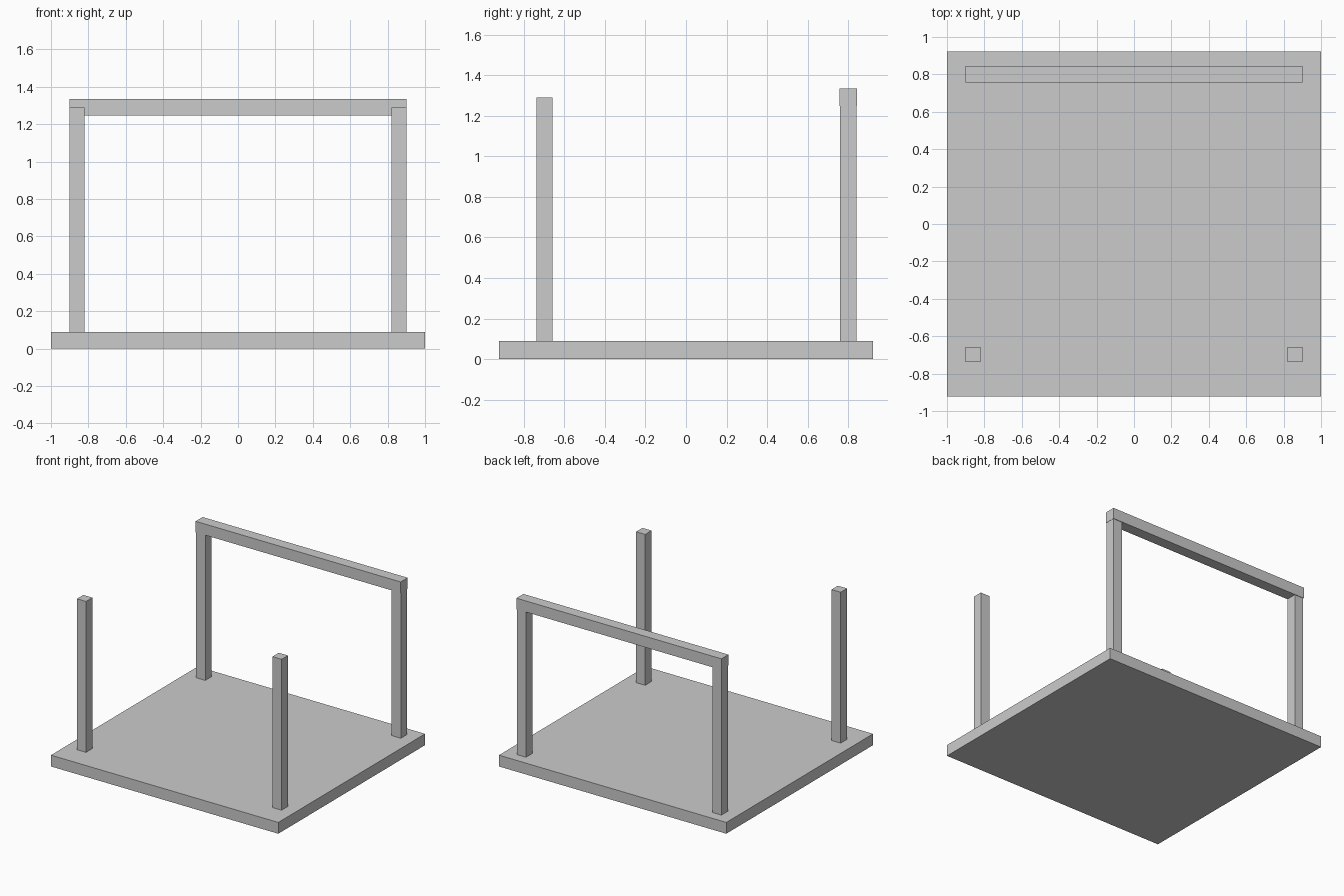
import bpy

if "Cube" in bpy.data.objects:
    bpy.data.objects.remove(bpy.data.objects["Cube"])


def box(name, center, size):
    bpy.ops.mesh.primitive_cube_add(size=1, location=center)
    obj = bpy.context.object
    obj.name = name
    obj.scale = size
    bpy.ops.object.transform_apply(location=False, rotation=False, scale=True)
    return obj


BASE_TOP, POST_TOP, POST_WIDTH = 0.09, 1.29, 0.08

# Floor slab
box("base_slab", (0, 0, BASE_TOP / 2), (2.0, 1.844, BASE_TOP))

# Four corner posts standing on the slab
for row, y in (("front", -0.698), ("back", 0.80)):
    for side, x in (("left", -0.86), ("right", 0.86)):
        box(f"{row}_{side}_post", (x, y, (BASE_TOP + POST_TOP) / 2),
            (POST_WIDTH, POST_WIDTH, POST_TOP - BASE_TOP))

# Crossbeam capping the back posts
box("back_crossbeam", (0, 0.80, 1.291), (1.804, 0.088, 0.088))
